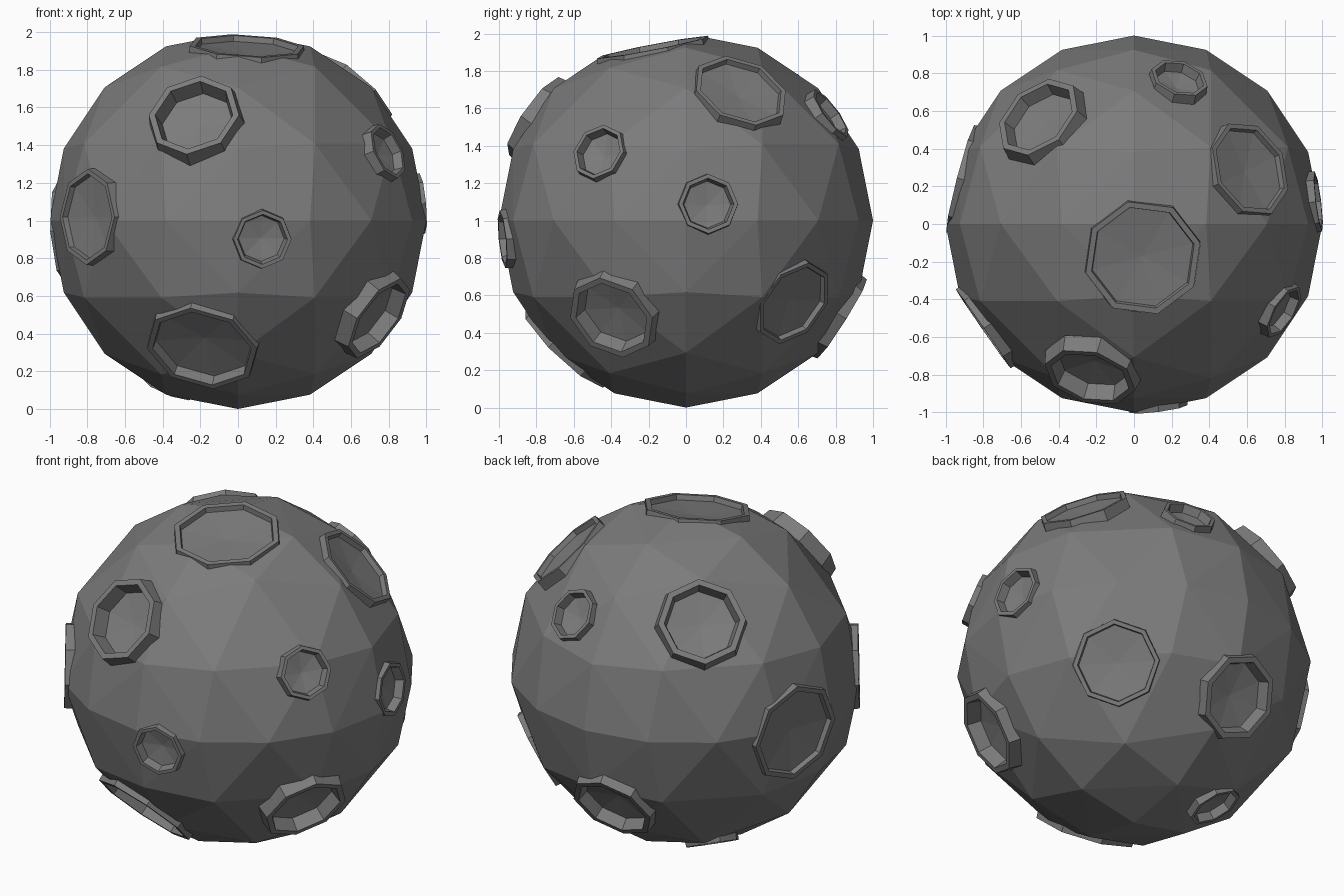
import bpy, bmesh, math
from mathutils import Vector, Matrix

if "Cube" in bpy.data.objects:
    bpy.data.objects.remove(bpy.data.objects["Cube"])

rock = bpy.data.materials.new("moon grey")
rock.diffuse_color = (0.2, 0.2, 0.2, 1)
rock.use_nodes = True
rock.node_tree.nodes["Principled BSDF"].inputs["Base Color"].default_value = rock.diffuse_color
CENTRE = Vector((0, 0, 1))

# crater: direction x, y, z, outer radius, rim height from the centre, floor depth
CRATERS = [
    (0.05, -0.19, 0.98, 0.32, 0.945, 0.03),
    (-0.23, -0.80, 0.55, 0.265, 1.015, 0.09),
    (-0.51, 0.57, 0.65, 0.265, 1.0, 0.07),
    (0.63, 0.30, 0.71, 0.27, 0.975, 0.03),
    (0.24, 0.77, 0.57, 0.165, 0.995, 0.05),
    (0.80, -0.47, 0.37, 0.165, 0.995, 0.05),
    (0.98, 0.12, 0.09, 0.17, 0.99, 0.05),
    (0.13, -0.98, -0.10, 0.165, 0.995, 0.05),
    (-0.82, -0.57, 0.02, 0.26, 0.975, 0.03),
    (0.75, -0.40, -0.52, 0.265, 0.995, 0.08),
    (-0.20, -0.68, -0.71, 0.31, 0.96, 0.06),
    (0.64, 0.60, -0.46, 0.25, 0.955, 0.03),
    (-0.075, 0.84, -0.53, 0.265, 0.99, 0.07),
    (-0.37, 0.27, -0.88, 0.165, 0.995, 0.05),
    (-0.96, 0.25, -0.06, 0.30, 0.955, 0.03),
]


def frame(d):
    return d.to_track_quat('Z', 'Y').to_matrix().to_4x4()


def lathe(bm, profile, mat, sides=8):
    """Eight-sided turned shape; a radius of zero makes a single point."""
    rings = []
    for r, h in profile:
        n = sides if r else 1
        rings.append([bm.verts.new(mat @ Vector((r * math.cos(k * math.tau / n),
                      r * math.sin(k * math.tau / n), h))) for k in range(n)])
    for a, b in zip(rings, rings[1:]):
        for k in range(sides):
            j = (k + 1) % sides
            f = [a[k % len(a)], a[j % len(a)], b[j % len(b)], b[k % len(b)]]
            bm.faces.new(list(dict.fromkeys(f)))


def make(name, bm):
    me = bpy.data.meshes.new(name)
    bm.to_mesh(me)
    bm.free()
    ob = bpy.data.objects.new(name, me)
    bpy.context.collection.objects.link(ob)
    me.materials.append(rock)
    ob.location = CENTRE
    return ob


# moon ball: octahedron split twice and pushed out to a sphere
bm = bmesh.new()
bmesh.ops.create_uvsphere(bm, u_segments=4, v_segments=2, radius=1)
for _ in range(2):
    bmesh.ops.subdivide_edges(bm, edges=bm.edges[:], cuts=1, use_grid_fill=True)
    for v in bm.verts:
        v.co.normalize()
bmesh.ops.recalc_face_normals(bm, faces=bm.faces[:])
ball = make("moon_ball", bm)

# crater shells (outer slope, rim, inner wall, bowl floor) and pit cutters
shells, pits = bmesh.new(), bmesh.new()
for x, y, z, R, top, depth in CRATERS:
    mat = frame(Vector((x, y, z)).normalized())
    flush = top < 0.98
    outer, inner, floor = (0.98, 0.88, 0.86) if flush else (0.94, 0.81, 0.74)
    lathe(shells, [(R, top - 0.09), (R * outer, top), (R * inner, top),
                   (R * floor, top - depth), (0, top - depth - 0.02)], mat)
    cut = R * (outer + 0.01)
    lathe(pits, [(0, 0.7), (cut, 0.7), (cut, 1.2), (0, 1.2)], mat)
bmesh.ops.recalc_face_normals(pits, faces=pits.faces[:])
make("craters", shells)
cutter = make("pit_cutter", pits)
cutter.hide_render = True

# cut the openings, then remove the hidden pit walls
mod = ball.modifiers.new("pits", 'BOOLEAN')
mod.operation = 'DIFFERENCE'
mod.solver = 'EXACT'
mod.object = cutter
bpy.context.view_layer.objects.active = ball
bpy.ops.object.modifier_apply(modifier=mod.name)
bpy.data.objects.remove(cutter)
bm = bmesh.new()
bm.from_mesh(ball.data)
hidden = [f for f in bm.faces if min(v.co.length for v in f.verts) < 0.8]
bmesh.ops.delete(bm, geom=hidden, context='FACES')
bm.to_mesh(ball.data)
bm.free()
